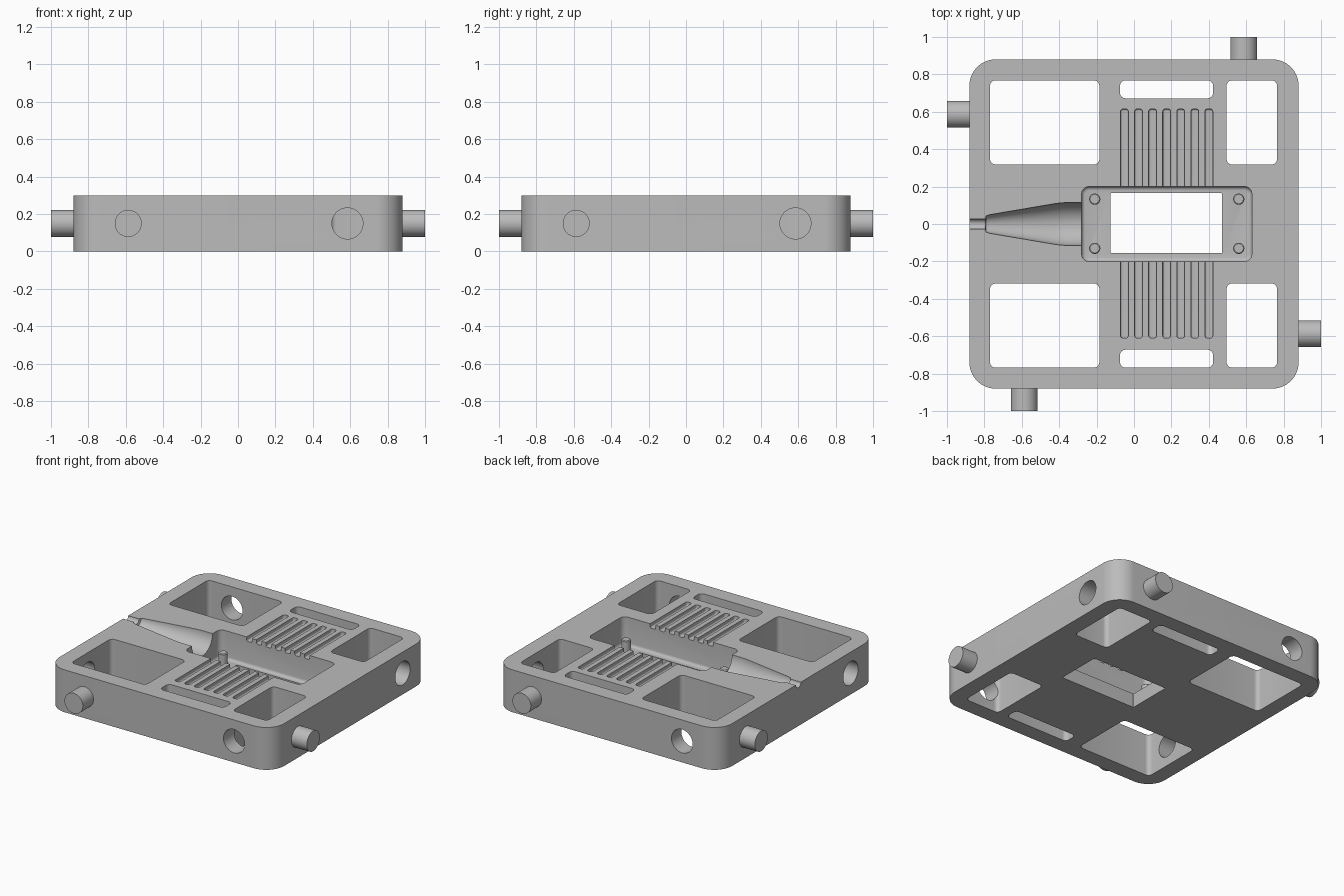
import bpy, bmesh, math
from mathutils import Matrix, Vector

cube = bpy.data.objects.get("Cube")
if cube:
    bpy.data.objects.remove(cube, do_unlink=True)

TOP = 0.30
MID = TOP / 2

grey = bpy.data.materials.new("light grey")
grey.use_nodes = True
grey.diffuse_color = (0.5, 0.5, 0.5, 1)
for node in grey.node_tree.nodes:
    if node.type == 'BSDF_PRINCIPLED':
        node.inputs["Base Color"].default_value = (0.5, 0.5, 0.5, 1)


def finish(name, bm):
    bmesh.ops.recalc_face_normals(bm, faces=bm.faces[:])
    mesh = bpy.data.meshes.new(name)
    bm.to_mesh(mesh)
    bm.free()
    mesh.materials.append(grey)
    obj = bpy.data.objects.new(name, mesh)
    bpy.context.scene.collection.objects.link(obj)
    return obj


def slab(name, x, y, z, radius, steps=6, fillet=0):
    """Rounded rectangle prism, with an optional rounded bottom rim."""
    bm = bmesh.new()
    ring = []
    centres = [(x[1] - radius, y[1] - radius), (x[0] + radius, y[1] - radius),
               (x[0] + radius, y[0] + radius), (x[1] - radius, y[0] + radius)]
    for corner, (cx, cy) in enumerate(centres):
        for i in range(steps + 1):
            a = (corner + i / steps) * math.pi / 2
            ring.append(bm.verts.new((cx + radius * math.cos(a),
                                      cy + radius * math.sin(a), z[0])))
    base = bm.faces.new(ring)
    new = bmesh.ops.extrude_face_region(bm, geom=[base], use_keep_orig=True)
    lifted = [v for v in new["geom"] if isinstance(v, bmesh.types.BMVert)]
    bmesh.ops.translate(bm, verts=lifted, vec=Vector((0, 0, z[1] - z[0])))
    if fillet:
        bmesh.ops.recalc_face_normals(bm, faces=bm.faces[:])
        bmesh.ops.bevel(bm, geom=list(base.edges), offset=fillet, segments=4,
                        profile=0.5, affect='EDGES')
    return finish(name, bm)


def turned(name, profile, matrix, sides=48):
    """Solid of revolution from (height, radius) points along local z."""
    bm = bmesh.new()
    rings = []
    for h, r in profile:
        angles = [(i + 0.5) * math.tau / sides for i in range(sides)]
        rings.append([bm.verts.new((r * math.cos(a), r * math.sin(a), h)) for a in angles])
    for low, high in zip(rings, rings[1:]):
        for i in range(sides):
            j = (i + 1) % sides
            bm.faces.new((low[i], low[j], high[j], high[i]))
    bm.faces.new(rings[0])
    bm.faces.new(rings[-1])
    bm.transform(matrix)
    return finish(name, bm)


def smooth(obj):
    bpy.ops.object.select_all(action='DESELECT')
    obj.select_set(True)
    bpy.context.view_layer.objects.active = obj
    bpy.ops.object.shade_smooth_by_angle(angle=math.radians(30))


def carve(obj, cutter):
    mod = obj.modifiers.new("cut", 'BOOLEAN')
    mod.operation = 'DIFFERENCE'
    mod.solver = 'EXACT'
    mod.object = cutter
    bpy.context.view_layer.objects.active = obj
    bpy.ops.object.modifier_apply(modifier=mod.name)
    bpy.data.objects.remove(cutter, do_unlink=True)


along_x = Matrix.Rotation(math.pi / 2, 4, 'Y')
through = (-0.1, TOP + 0.1)

# Rounded square block
body = slab("mould_body", (-0.88, 0.88), (-0.88, 0.88), (0, TOP), 0.14, 14)

# Four corner windows and two slots, mirrored front to back
for side in (1, -1):
    for x, y in (((-0.77, -0.185), (0.318, 0.768)),
                 ((0.495, 0.765), (0.318, 0.768)),
                 ((-0.075, 0.423), (0.672, 0.768))):
        span = sorted((side * y[0], side * y[1]))
        carve(body, slab("window_cutter", x, span, through, 0.03))

# Vent grooves running across the top
for i in range(7):
    cx = -0.051 + i * 0.0752
    carve(body, slab("groove_cutter", (cx - 0.021, cx + 0.021), (-0.61, 0.615),
                     (TOP - 0.03, TOP + 0.1), 0.014, 4, 0.01))

# Tapered half-round cable channel
cable = [(-1, 0.028), (-0.795, 0.028), (-0.79, 0.044), (-0.77, 0.05),
         (-0.44, 0.106), (-0.40, 0.112), (-0.36, 0.115), (-0.2, 0.115)]
carve(body, turned("cable_cutter", cable, Matrix.Translation((0, 0, TOP)) @ along_x, 64))

# Connector recess and the opening through its floor
FLOOR = 0.10
carve(body, slab("recess_cutter", (-0.28, 0.63), (-0.2, 0.2), (FLOOR, TOP + 0.1),
                 0.04, 8, 0.02))
carve(body, slab("opening_cutter", (-0.125, 0.47), (-0.155, 0.165), (-0.1, TOP), 0.002, 1))

# One alignment hole and one peg on every side wall
pegs = []
for turn, name in enumerate(("left", "back", "right", "front")):
    spin = Matrix.Rotation(turn * math.pi / 2, 4, 'Z')
    hole = spin @ Matrix.Translation((0, 0.585, MID)) @ along_x
    carve(body, turned("hole_cutter", [(0.72, 0.083), (0.95, 0.083)], hole))
    place = spin @ Matrix.Translation((0, -0.587, MID)) @ along_x
    pegs.append(turned(name + "_alignment_peg", [(0.86, 0.072), (1.0, 0.072)], place))

# Small posts standing on the recess floor
for x in (-0.21, 0.56):
    for y in (-0.13, 0.133):
        name = ("left" if x > 0 else "right") + ("_front" if y < 0 else "_back") + "_post"
        pegs.append(turned(name, [(FLOOR - 0.02, 0.03), (0.175, 0.03), (0.18, 0.025)],
                           Matrix.Translation((x, y, 0)), 24))

for obj in [body] + pegs:
    smooth(obj)
